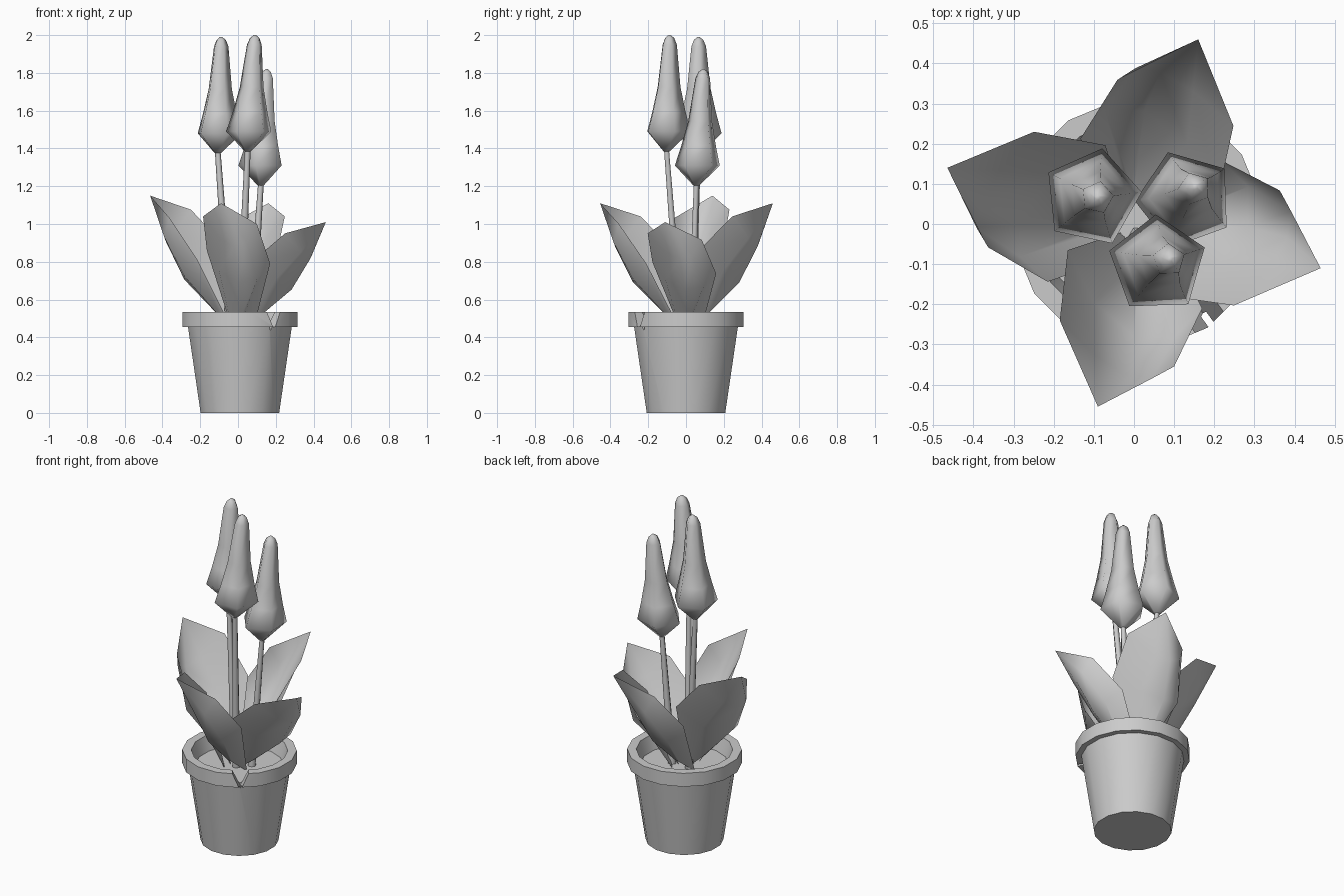
import bpy, bmesh
from math import cos, sin, pi, radians
from mathutils import Vector, Matrix

cube = bpy.data.objects.get("Cube")
if cube:
    bpy.data.objects.remove(cube, do_unlink=True)

grey = bpy.data.materials.new("plain grey")
grey.use_nodes = True
colour = (0.6, 0.6, 0.6, 1)
grey.diffuse_color = colour
grey.node_tree.nodes["Principled BSDF"].inputs["Base Color"].default_value = colour


def finish(name, bm, closed=True):
    if closed:
        bmesh.ops.recalc_face_normals(bm, faces=bm.faces)
    mesh = bpy.data.meshes.new(name)
    bm.to_mesh(mesh)
    bm.free()
    obj = bpy.data.objects.new(name, mesh)
    bpy.context.collection.objects.link(obj)
    mesh.materials.append(grey)
    return obj


def smooth(obj, angle):
    bpy.ops.object.select_all(action='DESELECT')
    obj.select_set(True)
    bpy.context.view_layer.objects.active = obj
    bpy.ops.object.shade_smooth_by_angle(angle=radians(angle))


def rings(name, levels, sides, turn=0.0):
    """Skin a stack of horizontal rings given as (centre, radius), capped at both ends."""
    bm = bmesh.new()
    loops = []
    for centre, r in levels:
        angles = [turn + 2 * pi * i / sides for i in range(sides)]
        loops.append([bm.verts.new(Vector(centre) + Vector((r * cos(a), r * sin(a), 0))) for a in angles])
    for low, high in zip(loops, loops[1:]):
        for i in range(sides):
            j = (i + 1) % sides
            bm.faces.new((low[i], low[j], high[j], high[i]))
    bm.faces.new(loops[0][::-1])
    bm.faces.new(loops[-1])
    return finish(name, bm)


# Pot with overhanging rim, filled with soil to just below the top
pot_x = 0.01
pot_profile = [(0.212, 0), (0.28, 0.455), (0.311, 0.455), (0.311, 0.535),
               (0.262, 0.535), (0.238, 0.45)]
pot = rings("pot", [((pot_x, 0, z), r) for r, z in pot_profile], 16, pi / 16)

# Chip broken out of the rim
bm = bmesh.new()
ends = [[bm.verts.new((r, t, z)) for t, z in ((-0.055, 0.56), (0.0, 0.435), (0.055, 0.56))]
        for r in (0.235, 0.4)]
for i in range(3):
    j = (i + 1) % 3
    bm.faces.new((ends[0][i], ends[0][j], ends[1][j], ends[1][i]))
bm.faces.new(ends[0])
bm.faces.new(ends[1])
bm.transform(Matrix.Translation((pot_x, 0, 0)) @ Matrix.Rotation(radians(-54), 4, 'Z'))
cutter = finish("chip_cutter", bm)
cutter.hide_render = True
chip = pot.modifiers.new("chip", 'BOOLEAN')
chip.object = cutter
chip.operation = 'DIFFERENCE'
chip.solver = 'EXACT'
bpy.context.view_layer.objects.active = pot
bpy.ops.object.modifier_apply(modifier="chip")
bpy.data.objects.remove(cutter, do_unlink=True)
smooth(pot, 30)

# Cupped leaves: left edge, keel, right edge, then how far the folds sit toward the keel
leaf_rows = [
    ((-0.03, -0.02, 0.44), (0.015, -0.1, 0.51), (0.08, -0.03, 0.44), 0.8),
    ((-0.165, -0.065, 0.86), (0.0, -0.28, 0.69), (0.17, -0.21, 0.79), 0.4),
    ((-0.185, -0.24, 1.04), (-0.02, -0.375, 0.88), (0.10, -0.355, 1.0), 0.5),
]
leaf_tip = (-0.09, -0.455, 1.11)


def leaf(name, quarter, shift, rise):
    bm = bmesh.new()
    grid = []
    for *row, pull in leaf_rows:
        left, keel, right = map(Vector, row)
        bulge = (keel - (left + right) / 2) * (1 - pull) * 0.5
        line = [left, left.lerp(keel, pull) + bulge, keel, right.lerp(keel, pull) + bulge, right]
        grid.append([bm.verts.new(p) for p in line])
    tip = bm.verts.new(leaf_tip)
    for low, high in zip(grid, grid[1:]):
        for i in range(4):
            bm.faces.new((low[i], low[i + 1], high[i + 1], high[i]))
    for i in range(4):
        bm.faces.new((grid[-1][i], grid[-1][i + 1], tip))
    bm.transform(Matrix.Rotation(quarter * pi / 2, 4, 'Z'))
    # The base stays put while the blade shifts and stretches
    for v in bm.verts:
        v.co += Vector((shift[0], shift[1], rise)) * (v.co.z - 0.44) / 0.67
    # Blade normals face outward, away from the stems
    bm.normal_update()
    outward = Matrix.Rotation(quarter * pi / 2, 3, 'Z') @ Vector((0, -1, 0))
    if sum(f.normal.dot(outward) * f.calc_area() for f in bm.faces) < 0:
        bmesh.ops.reverse_faces(bm, faces=bm.faces)
    smooth(finish(name, bm, closed=False), 60)


leaf("front_leaf", 0, (0, 0), 0)
leaf("left_leaf", 1, (0.01, -0.02), -0.10)
leaf("back_leaf", 2, (0.07, 0.005), 0)
leaf("right_leaf", 3, (-0.01, 0.05), 0.04)

# Tulips: five-sided buds on thin stems
bud_profile = [(0.0, 0.018), (0.105, 0.125), (0.21, 0.096), (0.34, 0.066),
               (0.565, 0.041), (0.6, 0.026), (0.615, 0.006)]


def tulip(name, root, base, tip, turn):
    base, tip, root = Vector(base), Vector(tip), Vector(root)
    levels = [(base.lerp(tip, h / 0.615), r) for h, r in bud_profile]
    smooth(rings(name + "_bud", levels, 5, radians(turn)), 89)
    stem = [(root, 0.024), (base + Vector((0, 0, 0.02)), 0.015)]
    smooth(rings(name + "_stem", stem, 6), 70)


tulip("front_tulip", (0.01, -0.03, 0.44), (0.052, -0.104, 1.385), (0.09, -0.088, 2.0), 92)
tulip("right_tulip", (-0.04, 0.03, 0.44), (-0.108, 0.066, 1.375), (-0.09, 0.066, 1.99), 78)
tulip("left_tulip", (0.07, 0.03, 0.44), (0.122, 0.055, 1.205), (0.153, 0.092, 1.82), 110)
